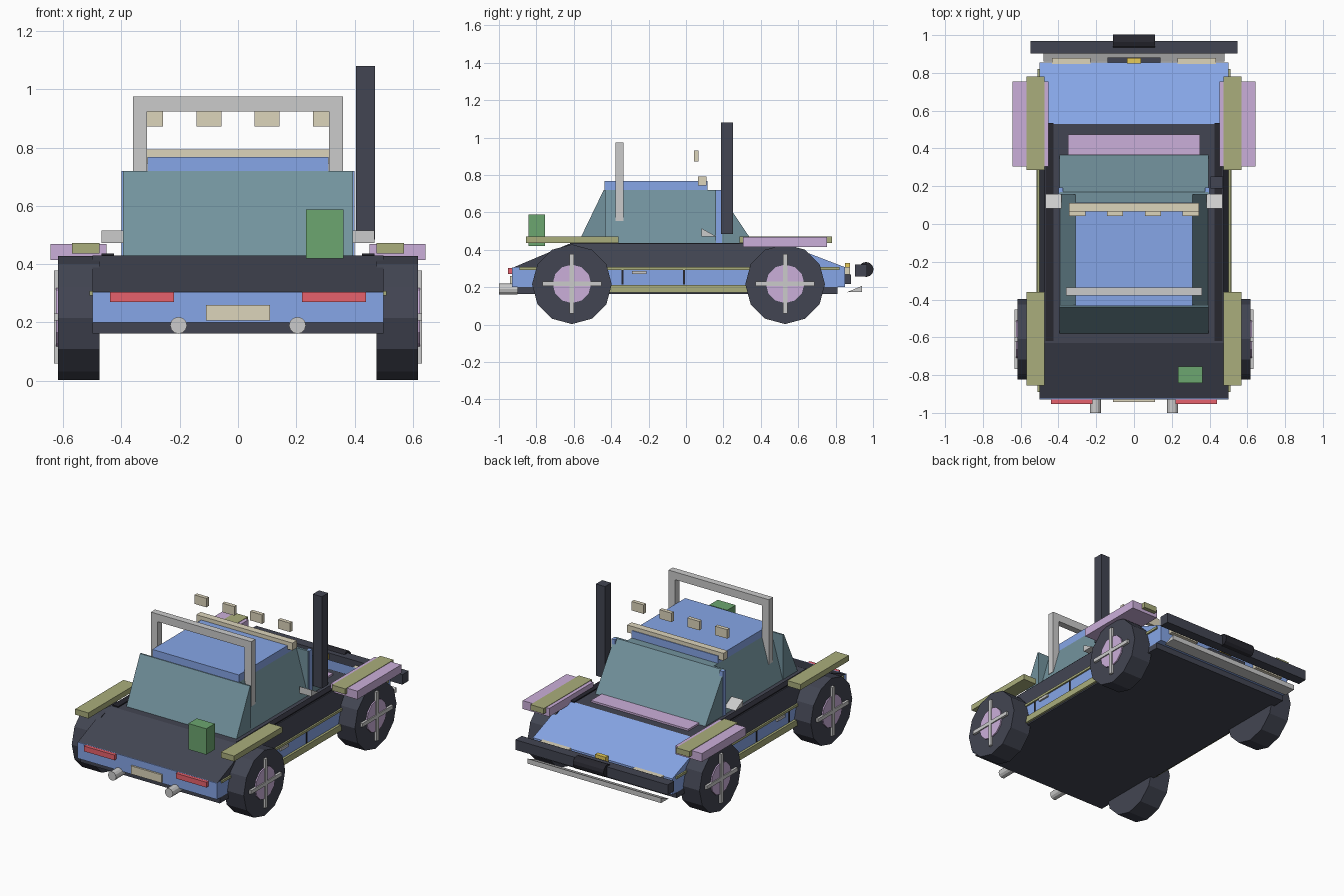
import bpy, bmesh, math
from mathutils import Matrix

if "Cube" in bpy.data.objects:
    bpy.data.objects.remove(bpy.data.objects["Cube"])

COLS = dict(blue=(.24, .38, .80), dark=(.055, .06, .085), black=(.02, .02, .028), olive=(.40, .42, .20),
            pink=(.60, .43, .70), glass=(.17, .29, .34), cream=(.72, .66, .50), red=(.80, .12, .15),
            green=(.15, .38, .16), yellow=(.8, .6, .1), grey=None)
MATS = {}
for n, c in COLS.items():
    if c:
        MATS[n] = bpy.data.materials.new(n)
        MATS[n].diffuse_color = (*c, 1)


def finish(name, bm, col):
    bmesh.ops.recalc_face_normals(bm, faces=bm.faces)
    me = bpy.data.meshes.new(name)
    bm.to_mesh(me)
    bm.free()
    ob = bpy.data.objects.new(name, me)
    bpy.context.collection.objects.link(ob)
    if col in MATS:
        me.materials.append(MATS[col])
    return ob


def box(name, x, y, z, col, taper=None):
    """Box from (min, max) bounds; taper sets the half-width of the top."""
    bm = bmesh.new()
    bmesh.ops.create_cube(bm, size=1)
    for v in bm.verts:
        top = v.co.z > 0
        v.co = [r[0] if c < 0 else r[1] for c, r in zip(v.co, (x, y, z))]
        if taper and top:
            v.co.x = math.copysign(taper, v.co.x)
    return finish(name, bm, col)


def prism(name, pts, x0, x1, col):
    """Side profile (y, z) extruded along x."""
    bm = bmesh.new()
    a, b = [[bm.verts.new((x, *p)) for p in pts] for x in (x0, x1)]
    bm.faces.new(a)
    bm.faces.new(b[::-1])
    for i in range(len(pts)):
        j = (i + 1) % len(pts)
        bm.faces.new((a[i], a[j], b[j], b[i]))
    return finish(name, bm, col)


def cyl(name, centre, r, length, axis, n, col):
    bm = bmesh.new()
    rot = Matrix.Rotation(math.pi / 2, 4, 'Y' if axis == 'x' else 'X')
    bmesh.ops.create_cone(bm, cap_ends=True, segments=n, radius1=r, radius2=r, depth=length,
                          matrix=Matrix.Translation(centre) @ rot)
    return finish(name, bm, col)


def both(name, x, y, z, col):
    """The same box on the left and right."""
    box(name + "_right", x, y, z, col)
    box(name + "_left", (-x[1], -x[0]), y, z, col)


# body
box("chassis", (-.5, .5), (-.9, .81), (.163, .2), "dark")
box("lower_body", (-.5, .5), (-.93, .85), (.2, .305), "blue")
box("upper_body", (-.5, .5), (-.63, .53), (.305, .43), "dark", .475)
prism("tail_slope", [(-.925, .305), (-.63, .43), (-.63, .305)], -.5, .5, "dark")
prism("hood", [(.53, .305), (.53, .43), (.855, .305)], -.5, .5, "blue")
both("sill", (.425, .468), (-.62, .535), (.425, .437), "black")
box("cowl_vent", (-.35, .35), (.365, .475), (.425, .442), "pink")

# cabin
box("side_glass", (-.393, .393), (-.435, .165), (.43, .72), "glass", .31)
prism("windscreen", [(.155, .43), (.155, .72), (.17, .72), (.365, .43)], -.395, .395, "glass")
prism("rear_window", [(-.58, .43), (-.44, .72), (-.43, .72), (-.43, .43)], -.395, .395, "glass")
box("roof", (-.31, .31), (-.435, .115), (.72, .768), "blue")
both("pillar", (.375, .4), (.16, .192), (.43, .72), "blue")
box("roof_light_bar", (-.345, .345), (.065, .11), (.745, .793), "cream")
for i, cx in enumerate((-.3, -.1, .1, .3)):
    box(f"roof_lamp_{i}", (cx - .043, cx + .043), (.043, .068), (.872, .93), "cream")

# roll bar
both("roll_post", (.312, .36), (-.378, -.335), (.555, .975), "grey")
box("roll_top", (-.36, .36), (-.378, -.335), (.925, .975), "grey")

# side trim, doors and mirrors
both("side_trim", (.49, .51), (-.89, .82), (.293, .308), "olive")
both("side_step", (.47, .515), (-.42, .34), (.172, .213), "olive")
for i, y in enumerate((-.34, -.01)):
    both(f"door_gap_{i}", (.495, .503), (y - .005, y + .005), (.215, .292), "black")
both("door_handle", (.495, .512), (-.29, -.21), (.272, .288), "grey")
for s in (-1, 1):
    prism("mirror", [(.083, .472), (.083, .515), (.16, .472)], s * .385, s * .468, "grey")

# fenders
both("front_fender", (.475, .57), (.285, .78), (.436, .472), "olive")
both("rear_fender", (.475, .57), (-.855, -.36), (.436, .472), "olive")
both("front_flare", (.452, .643), (.305, .755), (.415, .469), "pink")

# wheels with hubs and cross spokes
for y in (-.61, .53):
    for s in (-1, 1):
        cyl("wheel", (s * .546, y, .216), .213, .142, 'x', 12, "dark")
        cyl("hub", (s * .595, y, .218), .103, .06, 'x', 12, "pink")
    both("spoke_upright", (.6, .632), (y - .012, y + .012), (.06, .378), "grey")
    both("spoke_level", (.6, .632), (y - .158, y + .158), (.206, .23), "grey")

# winch end
box("bumper", (-.547, .547), (.903, .968), (.257, .322), "dark")
cyl("winch", (0, .963, .295), .04, .22, 'x', 12, "black")
prism("skid_plate", [(.86, .173), (.94, .175), (.94, .207)], -.478, .478, "grey")
both("headlight", (.23, .435), (.84, .878), (.268, .308), "cream")
box("grille", (-.14, .14), (.84, .882), (.218, .268), "dark")
box("hood_ornament", (-.038, .038), (.85, .878), (.28, .33), "yellow")

# tail end
both("tail_light", (.22, .44), (-.952, -.92), (.27, .304), "red")
box("plate", (-.11, .11), (-.942, -.92), (.207, .26), "cream")
for s in (-1, 1):
    cyl("exhaust", (s * .204, -.95, .19), .029, .1, 'y', 12, "grey")
box("jerry_can", (.233, .362), (-.842, -.755), (.42, .588), "green")
box("snorkel", (.405, .47), (.188, .252), (.485, 1.08), "dark")

for m in bpy.data.materials:
    if m.users and not m.is_grease_pencil:
        m.use_nodes = True
        m.node_tree.nodes["Principled BSDF"].inputs["Base Color"].default_value = m.diffuse_color
